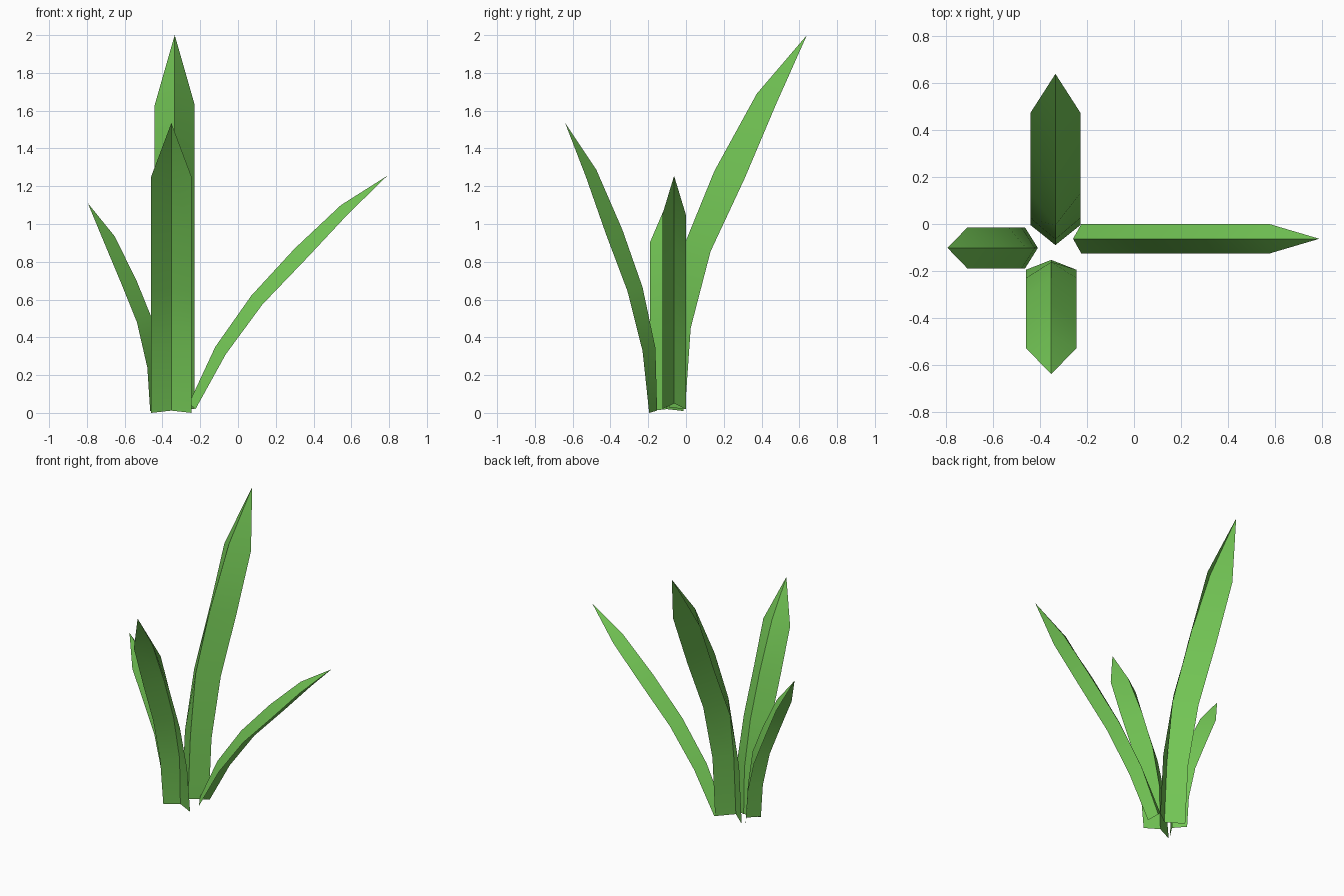
import bpy
from math import radians

if "Cube" in bpy.data.objects:
    bpy.data.objects.remove(bpy.data.objects["Cube"])

mat = bpy.data.materials.new("leaf_green")
mat.diffuse_color = (0.17, 0.56, 0.09, 1)
mat.use_nodes = True
mat.node_tree.nodes["Principled BSDF"].inputs["Base Color"].default_value = mat.diffuse_color


def blade(name, axis, mid, half, rim, keel):
    """V-folded leaf: rim and keel are (outward, z) profiles, meeting at the tip."""
    def point(p, side):
        across = mid + side * half
        return (across, p[0], p[1]) if axis == "y" else (p[0], across, p[1])

    verts, faces = [], []
    for r, k in zip(rim, keel):
        verts += [point(r, -1), point(k, 0), point(r, 1)]
    tip = len(verts)
    verts.append(point(keel[-1], 0))
    for i in range(len(rim) - 1):
        for j in (0, 1):
            a = 3 * i + j
            faces.append((a, a + 1, a + 4, a + 3))
    faces += [(tip - 3, tip - 2, tip), (tip - 2, tip - 1, tip)]

    # Keep the normals on the keel (inner, upper) side
    inward_sign = -1 if keel[-1][0] > rim[0][0] else 1
    flip = (inward_sign > 0) == (axis == "y")
    if flip:
        faces = [f[::-1] for f in faces]

    mesh = bpy.data.meshes.new(name)
    mesh.from_pydata(verts, [], faces)
    mesh.materials.append(mat)
    obj = bpy.data.objects.new(name, mesh)
    bpy.context.collection.objects.link(obj)
    bpy.ops.object.select_all(action="DESELECT")
    obj.select_set(True)
    bpy.context.view_layer.objects.active = obj
    bpy.ops.object.shade_smooth_by_angle(angle=radians(30))


# Tallest leaf, leaning back
blade("back_leaf", "y", -0.335, 0.106,
      [(-0.005, 0.02), (0.025, 0.45), (0.13, 0.855), (0.31, 1.24), (0.475, 1.63)],
      [(-0.09, 0.03), (-0.065, 0.465), (-0.005, 0.9), (0.15, 1.28), (0.375, 1.69), (0.64, 2.0)])

# Leaf leaning towards the front
blade("front_leaf", "y", -0.353, 0.107,
      [(-0.195, 0.0), (-0.23, 0.328), (-0.31, 0.645), (-0.425, 0.95), (-0.53, 1.25)],
      [(-0.153, 0.012), (-0.162, 0.345), (-0.23, 0.665), (-0.337, 0.97), (-0.475, 1.288), (-0.64, 1.535)])

# Long low leaf reaching right
blade("right_leaf", "x", -0.063, 0.062,
      [(-0.225, 0.02), (-0.065, 0.31), (0.13, 0.575), (0.365, 0.82), (0.58, 1.05)],
      [(-0.26, 0.05), (-0.12, 0.35), (0.07, 0.62), (0.3, 0.87), (0.545, 1.1), (0.79, 1.255)])

# Short leaf leaning left
blade("left_leaf", "x", -0.102, 0.088,
      [(-0.465, 0.01), (-0.48, 0.24), (-0.535, 0.48), (-0.62, 0.69), (-0.71, 0.905)],
      [(-0.41, 0.02), (-0.423, 0.26), (-0.46, 0.51), (-0.537, 0.7), (-0.653, 0.935), (-0.795, 1.11)])
